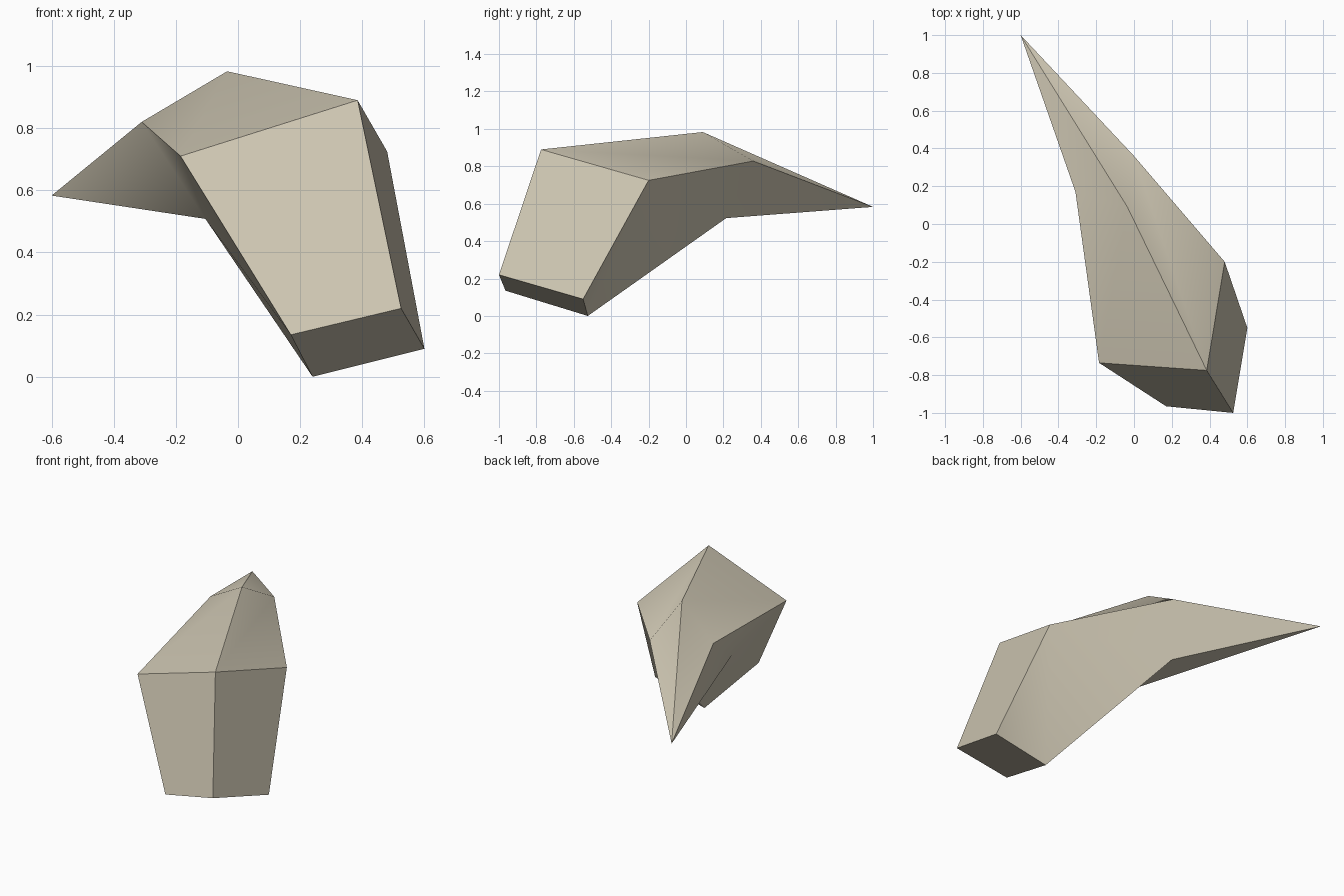
import bpy, bmesh, math
from mathutils import Vector

if "Cube" in bpy.data.objects:
    bpy.data.objects.remove(bpy.data.objects["Cube"])

# One flat colour for the whole piece
mat = bpy.data.materials.new("pale_stone")
mat.diffuse_color = (0.62, 0.57, 0.45, 1)
mat.use_nodes = True
mat.node_tree.nodes["Principled BSDF"].inputs["Base Color"].default_value = mat.diffuse_color

# Cross-sections along the bent horn: base, bend, neck, then the tip
# order in each ring: left, top ridge, right, underside
base = [(0.17, -0.965, 0.135), (0.525, -1.0, 0.22), (0.60, -0.55, 0.09), (0.24, -0.525, 0.0)]
bend = [(-0.185, -0.735, 0.71), (0.385, -0.775, 0.89), (0.48, -0.20, 0.725), (-0.105, -0.305, 0.508)]
neck = [(-0.31, 0.17, 0.82), (-0.035, 0.09, 0.983), (0.0, 0.36, 0.828), (-0.113, 0.215, 0.523)]
tip = (-0.60, 1.0, 0.583)

bm = bmesh.new()
B, M, U = [[bm.verts.new(Vector(p)) for p in ring] for ring in (base, bend, neck)]
T = bm.verts.new(tip)

# Base cap, front panels and upper panels
bm.faces.new(B)
for lower, upper in ((B, M), (M, U)):
    for i in (0, 1):
        bm.faces.new((lower[i], lower[i + 1], upper[i + 1], upper[i]))
for i in (0, 1):
    bm.faces.new((U[i], U[i + 1], T))

# Left flank, right flank and the fold under the tip
flanks = [
    (B[0], B[3], M[3], M[0]), (M[0], M[3], U[0]), (U[0], M[3], T),
    (M[3], B[3], U[3]), (M[3], U[3], T),
    (B[2], B[3], M[2]), (M[2], B[3], U[3]), (M[2], U[3], U[2]), (U[2], U[3], T),
]
for f in flanks:
    bm.faces.new(f)
bmesh.ops.recalc_face_normals(bm, faces=bm.faces[:])

mesh = bpy.data.meshes.new("bent_horn")
bm.to_mesh(mesh)
bm.free()
mesh.materials.append(mat)
horn = bpy.data.objects.new("bent_horn", mesh)
bpy.context.collection.objects.link(horn)

# Soft shading inside each panel, crisp panel edges
bpy.context.view_layer.objects.active = horn
horn.select_set(True)
bpy.ops.object.shade_smooth_by_angle(angle=math.radians(33))
